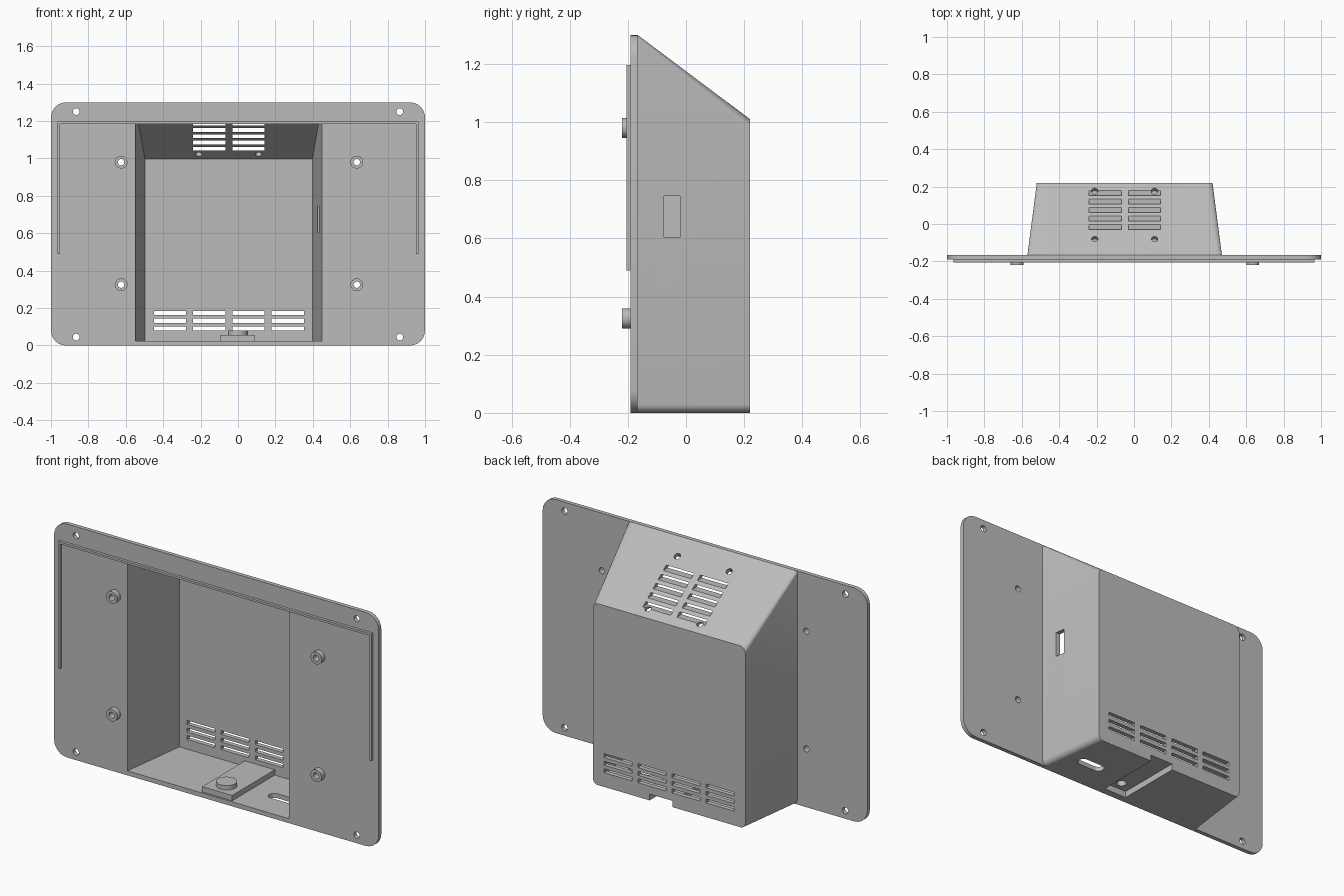
import bpy, bmesh, math
from mathutils import Matrix, Vector

if "Cube" in bpy.data.objects:
    bpy.data.objects.remove(bpy.data.objects["Cube"], do_unlink=True)

grey = bpy.data.materials.new("plain_grey")
grey.use_nodes = True
COLOUR = (0.5, 0.5, 0.5, 1)
grey.diffuse_color = COLOUR
grey.node_tree.nodes["Principled BSDF"].inputs["Base Color"].default_value = COLOUR

CENTRE = -0.05                      # housing sits off-centre on the plate
FRONT, BACK = -0.19, 0.22
PLATE_BACK = -0.167
SLOPE = (1.3 - 1.01) / (BACK - PLATE_BACK)


def finish(bm, name):
    bmesh.ops.recalc_face_normals(bm, faces=bm.faces)
    mesh = bpy.data.meshes.new(name)
    bm.to_mesh(mesh)
    bm.free()
    mesh.materials.append(grey)
    obj = bpy.data.objects.new(name, mesh)
    bpy.context.collection.objects.link(obj)
    return obj


def box(name, x, y, z):
    bm = bmesh.new()
    lo, hi = Vector((x[0], y[0], z[0])), Vector((x[1], y[1], z[1]))
    bmesh.ops.create_cube(bm, size=1, matrix=Matrix.Translation((lo + hi) / 2)
                          @ Matrix.Diagonal((*(hi - lo), 1)))
    return finish(bm, name)


def cylinder(name, centre, radius, depth, tilt=90, segments=32):
    bm = bmesh.new()
    bmesh.ops.create_cone(bm, cap_ends=True, segments=segments, radius1=radius,
                          radius2=radius, depth=depth,
                          matrix=Matrix.Translation(centre)
                          @ Matrix.Rotation(math.radians(tilt), 4, "X"))
    return finish(bm, name)


def bevel(bm, edges, radius):
    bmesh.ops.bevel(bm, geom=edges, offset=radius, segments=6, profile=0.5,
                    affect="EDGES")


def tapered_prism(name, outline, half_width, radius):
    """Side outline (y, z) spanned across x, narrowing towards the back."""
    bm = bmesh.new()
    sides = []
    for s in (-1, 1):
        sides.append([bm.verts.new((CENTRE + s * (half_width - 0.13 * (y - PLATE_BACK)), y, z))
                      for y, z in outline])
        bm.faces.new(sides[-1])
    n = len(outline)
    for i in range(n):
        j = (i + 1) % n
        bm.faces.new((sides[0][i], sides[0][j], sides[1][j], sides[1][i]))
    bmesh.ops.recalc_face_normals(bm, faces=bm.faces)
    # round the long floor and roof edges only
    if radius:
        long_edges = [e for e in bm.edges
                      if abs(e.verts[0].co.y - e.verts[1].co.y) > 0.2]
        bevel(bm, long_edges, radius)
    return finish(bm, name)


def combine(target, tool, operation):
    mod = target.modifiers.new("combine", "BOOLEAN")
    mod.operation, mod.object, mod.solver = operation, tool, "EXACT"
    graph = bpy.context.evaluated_depsgraph_get()
    mesh = bpy.data.meshes.new_from_object(target.evaluated_get(graph))
    target.modifiers.clear()
    target.data = mesh
    bpy.data.objects.remove(tool, do_unlink=True)


def add(tool):
    combine(body, tool, "UNION")


def cut(tool):
    combine(body, tool, "DIFFERENCE")


# Mounting plate with rounded corners
body = box("wall_housing", (-1, 1), (FRONT, PLATE_BACK), (0, 1.3))
bm = bmesh.new()
bm.from_mesh(body.data)
bevel(bm, [e for e in bm.edges if abs(e.verts[0].co.y - e.verts[1].co.y) > 0.01], 0.08)
bm.to_mesh(body.data)
bm.free()

# Tapered box with sloping roof, then its cavity and front opening
add(tapered_prism("shell", [(-0.18, 0), (BACK, 0), (BACK, 1.01),
                            (PLATE_BACK, 1.3), (-0.18, 1.3)], 0.52, 0.03))
cut(tapered_prism("cavity", [(-0.25, 0.025), (0.195, 0.025), (0.195, 0.998),
                             (PLATE_BACK, 1.27), (PLATE_BACK, 1.185),
                             (-0.25, 1.185)], 0.495, 0))

# Raised bracket on the floor with a round cap, hollow from below
add(box("bracket", (-0.095, 0.09), (-0.18, 0.2), (0.015, 0.055)))
add(cylinder("cap", (0, -0.1, 0.06), 0.053, 0.04, 0))
cut(box("channel", (-0.07, 0.07), (-0.15, 0.3), (-0.1, 0.035)))
cut(cylinder("cap_hole", (0, -0.1, 0.04), 0.025, 0.05, 0))

# Oblong cable hole in the floor
cut(box("cable_slot", (0.23, 0.33), (-0.04, 0.02), (-0.1, 0.05)))
for x in (0.23, 0.33):
    cut(cylinder("cable_slot_end", (x, -0.01, 0), 0.03, 0.1, 0))

# Screw bosses and corner holes
for x in (-0.625, 0.635):
    for z in (0.325, 0.98):
        add(cylinder("boss", (x, -0.2, z), 0.034, 0.04))
        cut(cylinder("boss_hole", (x, -0.2, z), 0.017, 0.2))
for x in (-0.865, 0.865):
    for z in (0.045, 1.25):
        cut(cylinder("corner_hole", (x, -0.2, z), 0.018, 0.2))

# Window in the left side wall
cut(box("side_window", (0.35, 0.6), (-0.075, -0.02), (0.605, 0.745)))

# Vent slots: low on the back wall and through the roof
for column in range(4):
    x = -0.45 + column * 0.21
    for row in range(3):
        z = 0.09 + row * 0.042
        cut(box("back_vent", (x, x + 0.172), (0.15, 0.3), (z - 0.011, z + 0.011)))
for column in range(2):
    x = -0.24 + column * 0.21
    for row in range(5):
        y = 0.165 - row * 0.045
        z = 1.3 - SLOPE * (y - PLATE_BACK)
        cut(box("roof_vent", (x, x + 0.172), (y - 0.08, y + 0.06), (z - 0.01, z + 0.01)))

# Small screw holes square to the roof
for x in (-0.21, 0.11):
    for y in (-0.08, 0.178):
        z = 1.3 - SLOPE * (y - PLATE_BACK)
        cut(cylinder("roof_hole", (x, y, z), 0.017, 0.12,
                     -math.degrees(math.atan(SLOPE)), 24))

# Thin locating rails on the plate front
rail_y = (-0.205, FRONT + 0.002)
box("top_rail", (-0.965, 0.965), rail_y, (1.185, 1.197))
for name, x in (("right_rail", -0.965), ("left_rail", 0.953)):
    box(name, (x, x + 0.012), rail_y, (0.49, 1.186))

# Smooth the rounded parts, keep edges crisp
bpy.ops.object.select_all(action="DESELECT")
body.select_set(True)
bpy.context.view_layer.objects.active = body
bpy.ops.object.shade_smooth_by_angle(angle=math.radians(30))
